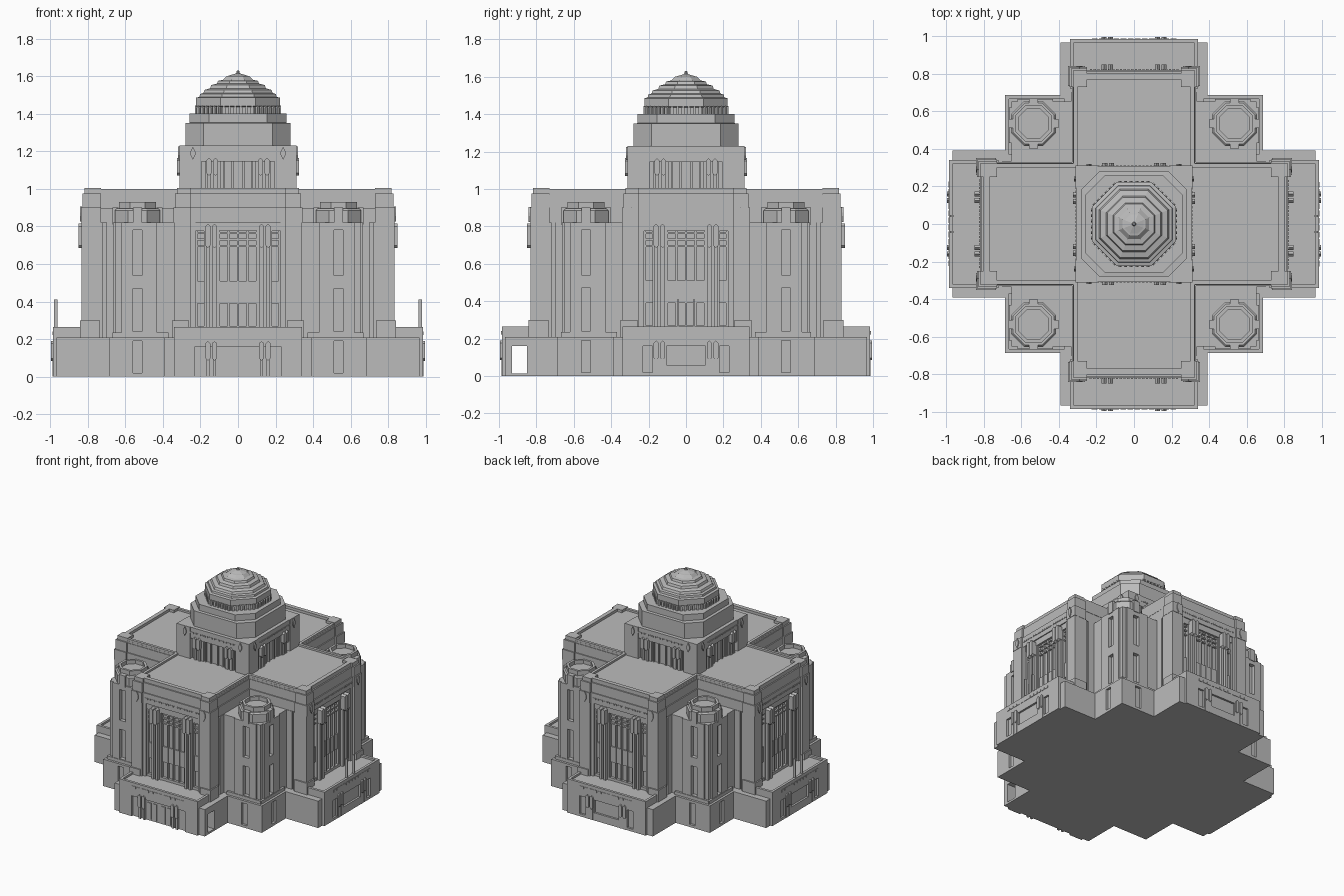
import bpy, bmesh, math
from mathutils import Matrix, Vector

cube = bpy.data.objects.get("Cube")
if cube:
    bpy.data.objects.remove(cube)

stone = bpy.data.materials.new("grey_stone")
stone.use_nodes = True
GREY = (0.5, 0.5, 0.5, 1)
stone.diffuse_color = GREY
stone.node_tree.nodes["Principled BSDF"].inputs["Base Color"].default_value = GREY


def finish(name, bm, turns=1):
    """Make an object, with copies turned by quarters around the z axis."""
    bmesh.ops.recalc_face_normals(bm, faces=bm.faces)
    me = bpy.data.meshes.new(name)
    bm.to_mesh(me)
    bm.free()
    me.materials.append(stone)
    objs = []
    for k in range(turns):
        ob = bpy.data.objects.new(name if turns == 1 else f"{name}_{k + 1}", me)
        ob.rotation_euler.z = k * math.pi / 2
        bpy.context.collection.objects.link(ob)
        objs.append(ob)
    return objs


def extrude(bm, pts, vec, mat=Matrix()):
    """Solid from an outline swept along a vector."""
    a = [bm.verts.new(mat @ Vector(p)) for p in pts]
    b = [bm.verts.new(mat @ (Vector(p) + Vector(vec))) for p in pts]
    n = len(pts)
    bm.faces.new(a[::-1])
    bm.faces.new(b)
    for i in range(n):
        bm.faces.new((a[i], a[(i + 1) % n], b[(i + 1) % n], b[i]))


def box(bm, x0, x1, d0, d1, z0, z1, both=False, mat=Matrix()):
    """Box on the front side; d is the distance forward of the centre."""
    extrude(bm, [(x0, -d0, z0), (x1, -d0, z0), (x1, -d1, z0), (x0, -d1, z0)], (0, 0, z1 - z0), mat)
    if both:
        box(bm, -x1, -x0, d0, d1, z0, z1, mat=mat)


def plaque(bm, x, w, d0, d1, z0, z1, tip, both=True, mat=Matrix()):
    """Upright slab with pointed ends."""
    h = w / 2
    pts = [(x, z0), (x + h, z0 + tip), (x + h, z1 - tip), (x, z1), (x - h, z1 - tip), (x - h, z0 + tip)]
    extrude(bm, [(px, -d0, pz) for px, pz in pts], (0, d0 - d1, 0), mat)
    if both:
        plaque(bm, -x, w, d0, d1, z0, z1, tip, False, mat)


def loft(bm, rings, cx=0, cy=0):
    """Chamfered square rings (half width, chamfer share, height), capped."""
    prev = None
    for h, share, z in rings:
        e = h * (1 - share)
        pts = [(e, -h), (h, -e), (h, e), (e, h), (-e, h), (-h, e), (-h, -e), (-e, -h)]
        ring = [bm.verts.new((cx + x, cy + y, z)) for x, y in pts]
        if prev:
            for i in range(8):
                j = (i + 1) % 8
                bm.faces.new((prev[i], prev[j], ring[j], ring[i]))
        else:
            bm.faces.new(ring[::-1])
        prev = ring
    bm.faces.new(prev)


def cut(targets, cutter):
    cutter.hide_render = True
    cutter.hide_set(True)
    cutter.display_type = 'WIRE'
    for ob in targets:
        mod = ob.modifiers.new("openings", 'BOOLEAN')
        mod.operation = 'DIFFERENCE'
        mod.solver = 'EXACT'
        mod.object = cutter


def quarter(k):
    return Matrix.Rotation(k * math.pi / 2, 4, 'Z')


# Cross-shaped ground storey
arm_pts = [(-.39, -.686), (-.39, -.967), (-.34, -.967), (-.34, -.985), (.34, -.985),
           (.34, -.967), (.39, -.967), (.39, -.686), (.686, -.686)]
outline = [quarter(k) @ Vector((x, y, 0)) for k in range(4) for x, y in arm_pts]
bm = bmesh.new()
extrude(bm, outline, (0, 0, .21))
ground = finish("ground_storey", bm)

# Ground storey openings: porch passage, doors and windows
bm = bmesh.new()
box(bm, -.6, .6, .85, .93, .015, .16)
for k in range(4):
    q = quarter(k)
    if k == 0:
        box(bm, -.23, .23, .97, 1.1, -.02, .16, mat=q)
    else:
        box(bm, -.105, .105, .97, 1.1, .06, .16, mat=q)
        box(bm, .18, .23, .97, 1.1, .02, .16, True, q)
    box(bm, .51, .56, .668, .8, .02, .19, True, q)
cut(ground, finish("ground_opening_cutter", bm)[0])

# Porch terrace with parapet, slots and paired column heads
bm = bmesh.new()
box(bm, -.34, .34, .78, .985, .2, .25)
box(bm, -.34, .34, .965, .985, .25, .265)
box(bm, .32, .34, .78, .965, .25, .265, True)
for i in range(12):
    box(bm, -.225 + i * .038, -.195 + i * .038, .98, .988, .222, .24)
for x in (.125, .16):
    plaque(bm, x, .025, .975, .995, .085, .19, .012)
    box(bm, x - .008, x + .008, .96, .987, 0, .1, True)
finish("porch", bm, 4)

# Door leaves inside the front porch
bm = bmesh.new()
for x in (.02, .07):
    box(bm, x, x + .03, .965, .976, .01, .14, True)
finish("door_leaves", bm)

# Flag poles on the two side porches
bm = bmesh.new()
for side in (1, 3):
    box(bm, .038, .048, .96, .98, .2, .41, True, quarter(side))
finish("flag_poles", bm)

# Wing: body, corner piers and stepped parapet
bm = bmesh.new()
box(bm, -.322, .322, .28, .785, .2, .985)
box(bm, .25, .34, .72, .832, .2, .82, True)
box(bm, .26, .35, .735, .842, .2, .3, True)
for z0, z1, s in ((.82, .9, 0), (.9, .975, .008), (.975, 1.005, .018)):
    box(bm, .25, .342 - s, .73, .835 - s, z0, z1, True)
    box(bm, -.25, .25, .77, .82 - s, z0, z1)
    box(bm, .3, .33 - s / 2, .3, .735, z0, z1 - .005, True)
box(bm, .225, .26, .77, .818, .2, .82, True)
box(bm, .3, .334, .3, .70, .2, .82, True)
plaque(bm, .29, .03, .83, .842, .825, .905, .03)
for i in range(24):
    box(bm, -.237 + i * .02, -.225 + i * .02, .815, .824, .855, .865)
finish("wing", bm, 4)

# Wing front: piers, mullions, spandrel, transoms and paired columns
bm = bmesh.new()
box(bm, .102, .18, .78, .808, .2, .82, True)
for x in (0, .05, .1, .22):
    box(bm, x - .005, x + .005, .78, .802, .2, .82, x > 0)
box(bm, -.228, .228, .78, .795, .39, .51)
box(bm, -.228, .228, .78, .812, .775, .822)
box(bm, -.228, .228, .78, .805, .2, .27)
for z in (.69, .725, .76):
    box(bm, -.228, .228, .78, .8, z, z + .01)
for x in (.125, .16):
    box(bm, x - .01, x + .01, .79, .828, .2, .72, True)
    plaque(bm, x, .028, .8, .85, .685, .815, .014)
finish("wing_front", bm, 4)

# Corner tower shafts with window slots
bm = bmesh.new()
box(bm, .3, .652, .3, .652, .2, .82)
shafts = finish("corner_tower", bm, 4)
bm = bmesh.new()
for k in range(4):
    for z0, z1 in ((.24, .47), (.54, .78)):
        box(bm, .51, .56, .635, .8, z0, z1, True, quarter(k))
cut(shafts, finish("tower_window_cutter", bm)[0])

# Tower facings beside the window slots
bm = bmesh.new()
for a, b in ((.43, .51), (.56, .62)):
    box(bm, a, b, .64, .664, .2, .82, True)
box(bm, .51, .56, .64, .664, .47, .54, True)
box(bm, .51, .56, .64, .664, .78, .82, True)
box(bm, .51, .56, .64, .664, .2, .24, True)
box(bm, .37, .664, .6, .668, .2, .235, True)
finish("tower_facing", bm, 4)

# Eight-sided tower crowns with a sunken roof and small blocks
bm = bmesh.new()
OCT = .586
c = .535
loft(bm, [(.12, OCT, .81), (.12, OCT, .885), (.11, OCT, .895), (.098, OCT, .895), (.098, OCT, .93),
          (.08, OCT, .93), (.08, OCT, .9)], c, -c)
for side in (-1, 1):
    box(bm, c - .025, c + .025, c + side * .118 - .016, c + side * .118 + .016, .81, .9)
    box(bm, c + side * .118 - .016, c + side * .118 + .016, c - .025, c + .025, .81, .9)
finish("tower_crown", bm, 4)

# Square central tower
bm = bmesh.new()
box(bm, -.285, .285, -.285, .285, .9, 1.225)
finish("central_tower", bm)
bm = bmesh.new()
box(bm, .195, .312, .195, .312, .95, 1.23, True)
box(bm, -.2, .2, .2, .308, 1.145, 1.23)
box(bm, .09, .175, .27, .298, .95, 1.15, True)
for x in (.03, .075):
    box(bm, x - .005, x + .005, .27, .295, .95, 1.15, True)
for x in (.12, .155):
    box(bm, x - .01, x + .01, .28, .31, .95, 1.1, True)
    plaque(bm, x, .028, .29, .325, 1.07, 1.165, .014)
plaque(bm, .24, .025, .3, .32, 1.155, 1.225, .025)
for i in range(20):
    box(bm, -.197 + i * .02, -.185 + i * .02, .3, .312, 1.185, 1.195)
finish("central_tower_face", bm, 4)

# Chamfered setbacks, drum and stepped dome
bm = bmesh.new()
loft(bm, [(.28, .34, 1.22), (.28, .34, 1.35), (.258, .4, 1.352), (.258, .4, 1.4)])
finish("setbacks", bm)
bm = bmesh.new()
loft(bm, [(h, OCT, z) for h, z in (
    (.213, 1.39), (.213, 1.435), (.223, 1.44), (.223, 1.485), (.205, 1.49), (.202, 1.505),
    (.185, 1.51), (.178, 1.527), (.148, 1.535), (.142, 1.553), (.112, 1.56), (.106, 1.575),
    (.08, 1.58), (.06, 1.6), (.05, 1.602), (.01, 1.615), (.006, 1.63))])
finish("dome", bm)

# Pointed arches around the drum
bm = bmesh.new()
for k in range(8):
    turn = Matrix.Rotation(k * math.pi / 4, 4, 'Z')
    for i in range(6):
        plaque(bm, -.075 + i * .03, .016, .2, .228, 1.385, 1.445, .012, False, turn)
finish("drum_arches", bm)
